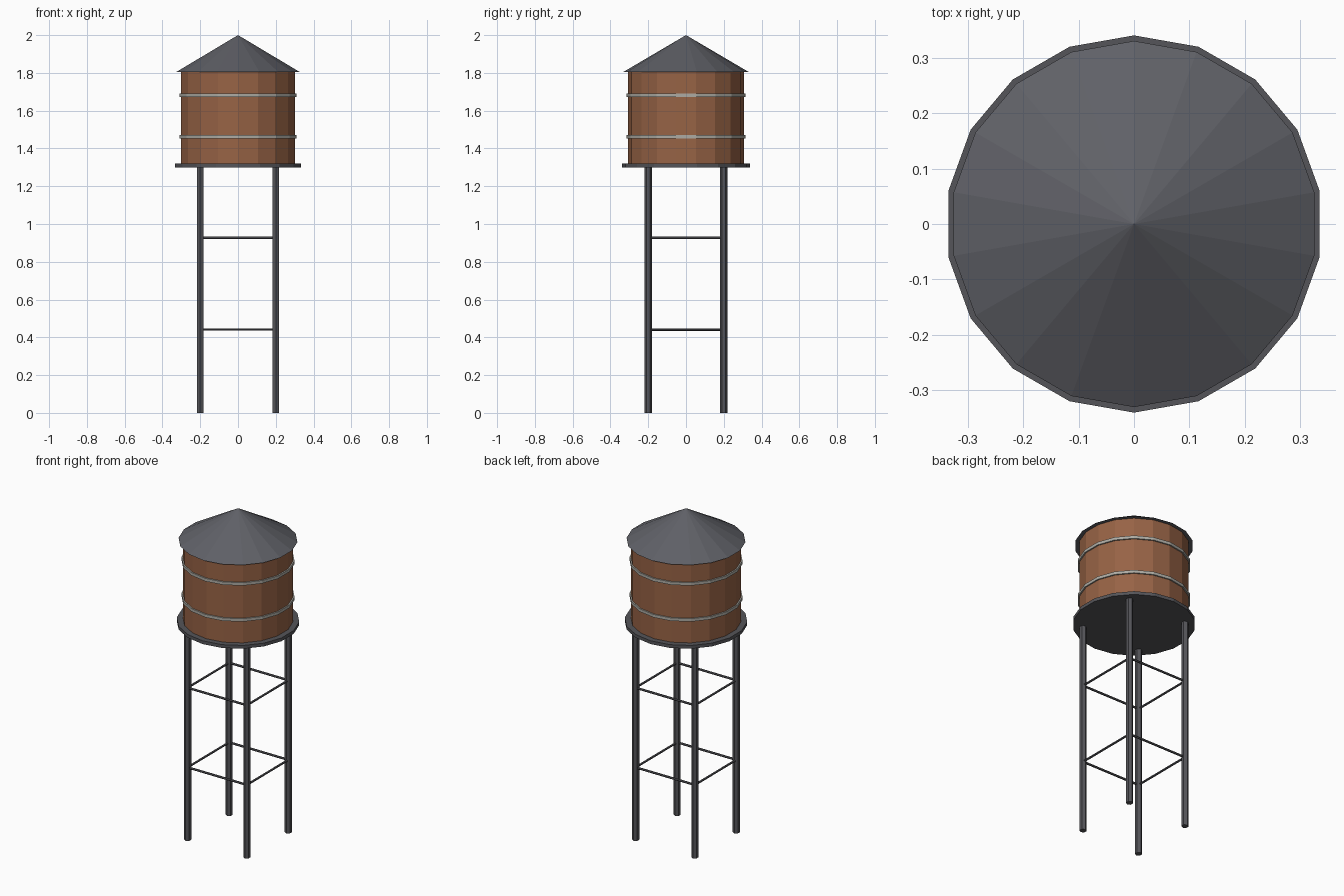
import bpy
from math import pi

if "Cube" in bpy.data.objects:
    bpy.data.objects.remove(bpy.data.objects["Cube"], do_unlink=True)


def material(name, rgb):
    mat = bpy.data.materials.new(name)
    mat.use_nodes = True
    color = (*rgb, 1.0)
    mat.diffuse_color = color
    mat.node_tree.nodes["Principled BSDF"].inputs["Base Color"].default_value = color
    return mat


wood = material("brown_wood", (0.31, 0.125, 0.06))
roofing = material("roof_grey", (0.115, 0.118, 0.135))
steel = material("dark_steel", (0.09, 0.09, 0.10))
hoop = material("pale_metal", (0.42, 0.41, 0.37))

SIDES = 18


def finish(name, mat):
    obj = bpy.context.object
    obj.name = name
    obj.data.name = name
    obj.data.materials.append(mat)
    return obj


def drum(name, mat, radius, bottom, top, x=0, y=0, sides=SIDES):
    """Upright flat-sided cylinder between two heights."""
    bpy.ops.mesh.primitive_cylinder_add(
        vertices=sides, radius=radius, depth=top - bottom,
        location=(x, y, (bottom + top) / 2))
    return finish(name, mat)


def rod(name, mat, radius, length, location, rotation):
    bpy.ops.mesh.primitive_cylinder_add(
        vertices=6, radius=radius, depth=length,
        location=location, rotation=rotation)
    return finish(name, mat)


# Tank, its platform and the conical roof
drum("platform", steel, 0.34, 1.30, 1.32)
drum("tank", wood, 0.306, 1.32, 1.806)
bpy.ops.mesh.primitive_cone_add(
    vertices=SIDES, radius1=0.33, radius2=0, depth=0.194,
    location=(0, 0, 1.903))
finish("roof", roofing)

# Metal hoops around the tank
for label, z in (("lower", 1.462), ("upper", 1.682)):
    drum(f"{label}_hoop", hoop, 0.314, z - 0.009, z + 0.009)

# Four legs
LEG = 0.2
for side, sx in (("right", -1), ("left", 1)):
    for end, sy in (("front", -1), ("back", 1)):
        drum(f"{end}_{side}_leg", steel, 0.02, 0, 1.30, sx * LEG, sy * LEG, sides=6)

# Two levels of horizontal braces between the legs
for level, z in (("lower", 0.441), ("upper", 0.927)):
    for end, s in (("front", -1), ("back", 1)):
        rod(f"{level}_{end}_brace", steel, 0.0065, 2 * LEG, (0, s * LEG, z), (0, pi / 2, 0))
    for side, s in (("right", -1), ("left", 1)):
        rod(f"{level}_{side}_brace", steel, 0.0065, 2 * LEG, (s * LEG, 0, z), (pi / 2, 0, 0))
